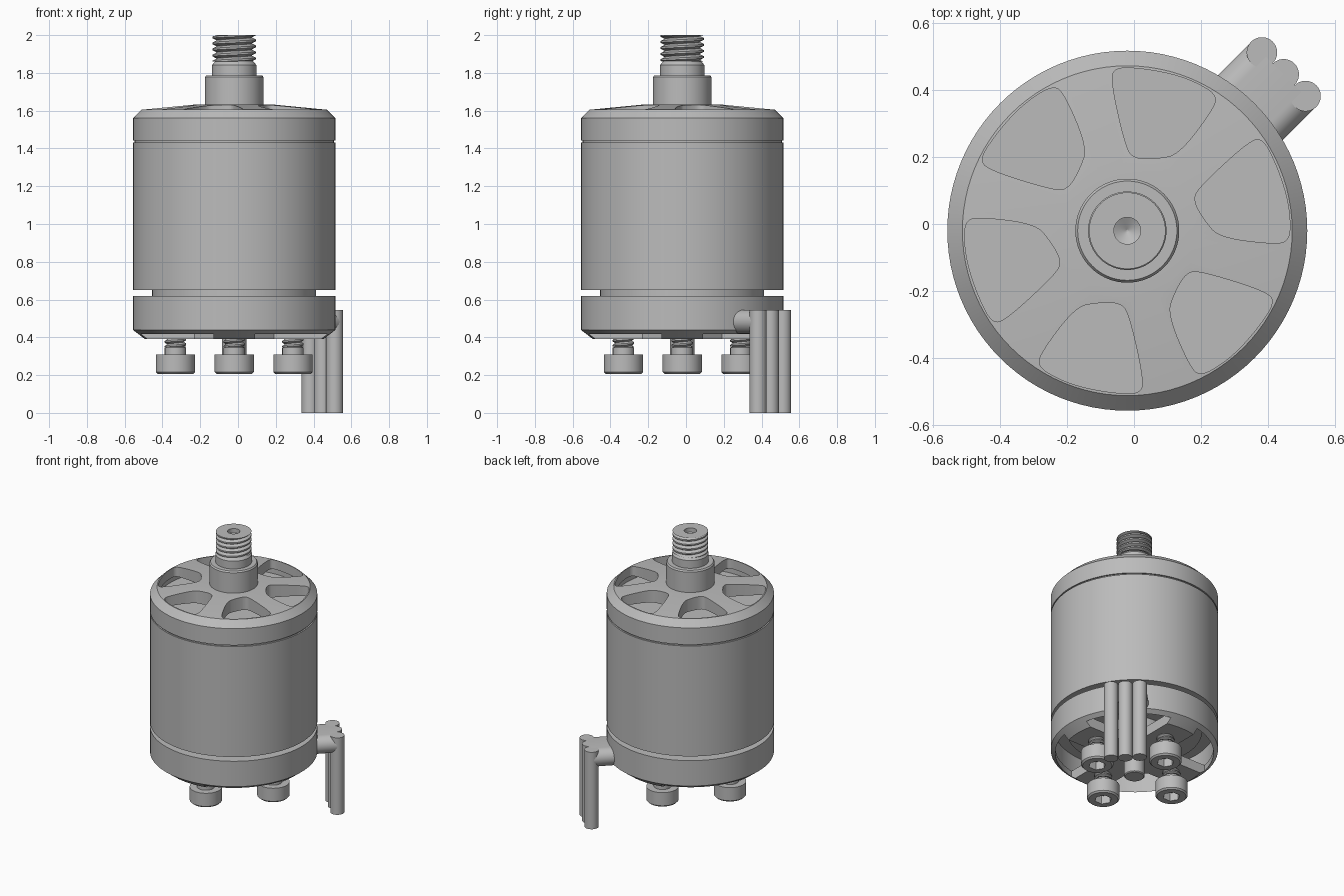
import bpy, bmesh, math
from mathutils import Matrix

if "Cube" in bpy.data.objects:
    bpy.data.objects.remove(bpy.data.objects["Cube"])

AXIS = (-0.02, -0.02, 0)
R = 0.537

metal = bpy.data.materials.new("plain_grey")
metal.use_nodes = True
grey = (0.5, 0.5, 0.5, 1)
metal.diffuse_color = grey
metal.node_tree.nodes["Principled BSDF"].inputs["Base Color"].default_value = grey


def finish(name, bm, turn=0.0):
    bmesh.ops.recalc_face_normals(bm, faces=bm.faces)
    mesh = bpy.data.meshes.new(name)
    bm.to_mesh(mesh)
    bm.free()
    mesh.materials.append(metal)
    ob = bpy.data.objects.new(name, mesh)
    bpy.context.collection.objects.link(ob)
    ob.location = AXIS
    ob.rotation_euler.z = turn
    return ob


def smooth(ob):
    bpy.ops.object.select_all(action='DESELECT')
    ob.select_set(True)
    bpy.context.view_layer.objects.active = ob
    bpy.ops.object.shade_smooth_by_angle(angle=math.radians(28))
    return ob


def lathe(name, profile, steps=96, ring=False):
    """Revolve (radius, z) points; a ring closes on itself, otherwise ends are capped."""
    bm = bmesh.new()
    rows = [[bm.verts.new((r * math.cos(a), r * math.sin(a), z))
             for a in (2 * math.pi * i / steps for i in range(steps))] for r, z in profile]
    pairs = list(zip(rows, rows[1:]))
    if ring:
        pairs.append((rows[-1], rows[0]))
    else:
        bm.faces.new(rows[0])
        bm.faces.new(rows[-1])
    for a, b in pairs:
        for i in range(steps):
            j = (i + 1) % steps
            bm.faces.new((a[i], a[j], b[j], b[i]))
    return smooth(finish(name, bm))


def prism(name, points, low, high, turn=0.0, matrix=None):
    bm = bmesh.new()
    a = [bm.verts.new((x, y, low)) for x, y in points]
    b = [bm.verts.new((x, y, high)) for x, y in points]
    bm.faces.new(a)
    bm.faces.new(b)
    for i in range(len(a)):
        j = (i + 1) % len(a)
        bm.faces.new((a[i], a[j], b[j], b[i]))
    if matrix:
        bm.transform(matrix)
    return finish(name, bm, turn)


def arc(radius, start, end, count, cx=0.0, cy=0.0):
    return [(cx + radius * math.cos(t), cy + radius * math.sin(t))
            for t in (math.radians(start + (end - start) * i / count) for i in range(count + 1))]


def rounded(points, passes=3):
    for _ in range(passes):
        out = []
        for p, q in zip(points, points[1:] + points[:1]):
            out += [tuple(0.75 * u + 0.25 * v for u, v in zip(p, q)),
                    tuple(0.25 * u + 0.75 * v for u, v in zip(p, q))]
        points = out
    return points


def cut(ob, cutters):
    bpy.context.view_layer.objects.active = ob
    for c in cutters:
        c.hide_render = True
        mod = ob.modifiers.new("cut", 'BOOLEAN')
        mod.operation = 'DIFFERENCE'
        mod.solver = 'EXACT'
        mod.object = c
        bpy.ops.object.modifier_apply(modifier=mod.name)
        bpy.data.objects.remove(c)
    return smooth(ob)


def thread(name, root, crest, low, high, pitch, steps=40):
    """Helical ridge surface, clipped flat at both ends."""
    bm = bmesh.new()
    turns = math.ceil((high - low) / pitch) + 1
    shape = ((root, 0.0), (crest, 0.35), (crest, 0.65), (root, 1.0))
    rows = []
    for i in range(turns * steps + 1):
        a = 2 * math.pi * i / steps
        rows.append([bm.verts.new((r * math.cos(a), r * math.sin(a),
                     min(high, max(low, low + pitch * (i / steps - 1 + f))))) for r, f in shape])
    for p, q in zip(rows, rows[1:]):
        for k in range(3):
            bm.faces.new((p[k], q[k], q[k + 1], p[k + 1]))
    bmesh.ops.dissolve_degenerate(bm, dist=1e-5, edges=bm.edges)
    return smooth(finish(name, bm))


# Top cap with six skewed windows
cap = lathe("top_cap", [(0.1, 1.633), (0.2, 1.633), (0.492, 1.605), (R, 1.56), (R, 1.442),
                        (0.5, 1.442), (0.5, 1.54), (0.1, 1.54)], ring=True)
window = rounded([(-0.05, 0.45), (-0.035, 0.488), (0.05, 0.483), (0.14, 0.466), (0.21, 0.44),
                  (0.266, 0.405), (0.258, 0.365), (0.155, 0.228), (0.09, 0.215),
                  (0.02, 0.215), (-0.005, 0.25)])
cut(cap, [prism("window_cutter", window, 1.5, 1.7, k * math.pi / 3) for k in range(6)])

# Rotor can and the stator inside it
lathe("rotor_can", [(R, 0.65), (R, 1.432), (0.44, 1.432), (0.44, 0.65)], ring=True)
lathe("stator", [(0.434, 0.57), (0.434, 1.42), (0.527, 1.42), (0.527, 1.45),
                 (0.499, 1.45), (0.499, 1.5), (0.13, 1.5), (0.13, 1.56)])

# Collar, stepped shaft and threaded end with a centre hole
lathe("shaft_collar", [(0.155, 1.6), (0.155, 1.777), (0.148, 1.787), (0.1, 1.787)])
lathe("shaft_step", [(0.117, 1.77), (0.117, 1.842), (0.1, 1.862)], 64)
thread("shaft_thread", 0.092, 0.114, 1.86, 2.0, 0.032, 64)
lathe("shaft_core", [(0.093, 1.84), (0.093, 2.0), (0.04, 2.0), (0.04, 1.97), (0.003, 1.95)], 64)
lathe("shaft_lower_end", [(0.06, 0.24), (0.066, 0.246), (0.066, 0.6)], 48)

# Base cup: four arms left between quarter windows
base = lathe("base_cup", [(0.05, 0.39), (0.472, 0.39), (R, 0.44), (R, 0.62), (0.43, 0.62),
                          (0.43, 0.59), (0.515, 0.59), (0.515, 0.46), (0.05, 0.46)], ring=True)
quarter = [(0.21, 0.11)] + arc(0.508, 12.5, 77.5, 24) + [(0.11, 0.21)]
cut(base, [prism("quarter_cutter", quarter, 0.3, 0.5, k * math.pi / 2) for k in range(4)])
lathe("base_hub", [(0.2, 0.45), (0.2, 0.58)])

# Four socket head bolts under the arms
head = lathe("bolt_head", [(0.094, 0.207), (0.104, 0.217), (0.104, 0.31)], 48)
cut(head, [prism("socket_cutter", arc(0.056, 0, 300, 5), 0.15, 0.265)])
parts = [head,
         lathe("bolt_shank", [(0.057, 0.305), (0.057, 0.345), (0.044, 0.352), (0.044, 0.5)], 40),
         thread("bolt_thread", 0.044, 0.057, 0.35, 0.44, 0.026)]
for part in parts:
    for k in range(4):
        ob = part if k == 0 else part.copy()
        if k:
            bpy.context.collection.objects.link(ob)
        a = k * math.pi / 2
        ob.location = (AXIS[0] + 0.311 * math.cos(a), AXIS[1] + 0.311 * math.sin(a), 0)

# Cable outlet at the back left, with three wires hanging from it
half = 0.0625
section = arc(half, -90, 90, 16, 0.137 - half, 0.4825) + arc(half, 90, 270, 16, half - 0.137, 0.4825)
lay_down = Matrix(((0, 0, 1, 0), (1, 0, 0, 0), (0, 1, 0, 0), (0, 0, 0, 1)))
smooth(prism("cable_outlet", section, 0.43, 0.66, math.pi / 4, lay_down))
for side, label in ((-1, "right"), (0, "middle"), (1, "left")):
    smooth(prism("wire_" + label, arc(0.0455, 0, 350, 35, 0.66, side * 0.092), 0, 0.545, math.pi / 4))
